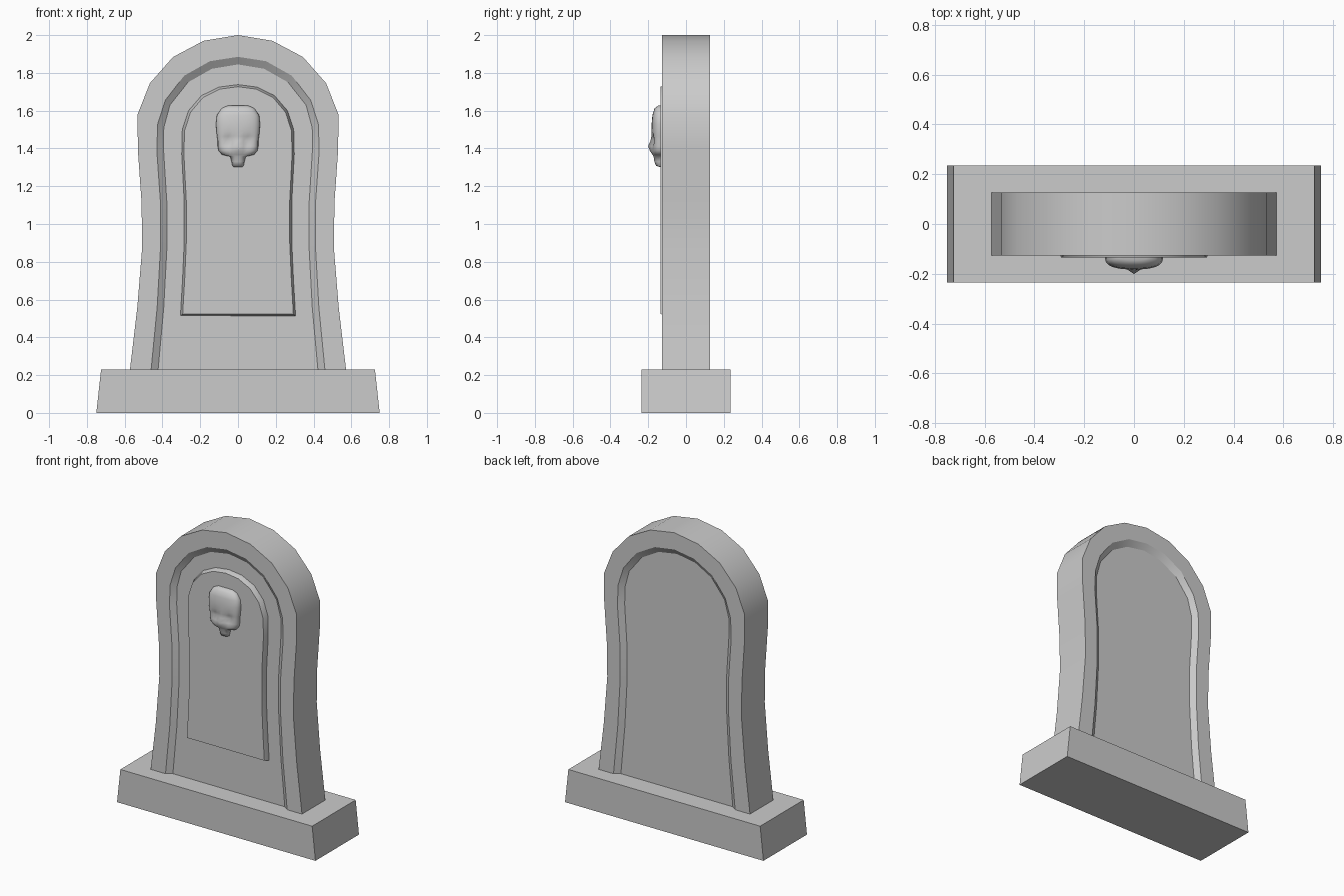
import bpy, math

if "Cube" in bpy.data.objects:
    bpy.data.objects.remove(bpy.data.objects["Cube"])

FLOOR_Z = 0.23


def make(name, verts, faces, angle=None):
    mesh = bpy.data.meshes.new(name)
    mesh.from_pydata(verts, [], faces)
    obj = bpy.data.objects.new(name, mesh)
    bpy.context.collection.objects.link(obj)
    bpy.ops.object.select_all(action='DESELECT')
    obj.select_set(True)
    bpy.context.view_layer.objects.active = obj
    bpy.ops.object.mode_set(mode='EDIT')
    bpy.ops.mesh.select_all(action='SELECT')
    bpy.ops.mesh.normals_make_consistent(inside=False)
    bpy.ops.object.mode_set(mode='OBJECT')
    if angle:
        bpy.ops.object.shade_smooth_by_angle(angle=math.radians(angle))
    return obj


def mirrored(half):
    """Right half from bottom to top centre -> full arch."""
    return half + [(-x, z) for x, z in reversed(half[:-1])]


def loft(rows):
    """rows: list of (outline, y). Strips between rows, capped at both ends."""
    n = len(rows[0][0])
    verts = [(x, y, z) for pts, y in rows for x, z in pts]
    faces = []
    for r in range(len(rows) - 1):
        for i in range(n - 1):
            a = r * n + i
            faces.append((a, a + 1, a + n + 1, a + n))
    last = (len(rows) - 1) * n
    faces.append(tuple(range(n)))
    faces.append(tuple(range(last, last + n)))
    # underside
    faces.append(tuple(r * n for r in range(len(rows)))
                 + tuple(r * n + n - 1 for r in reversed(range(len(rows)))))
    return verts, faces


# plinth, slightly tapered in width
verts = [(sx * w, sy * 0.235, z) for z, w in ((0, 0.75), (FLOOR_Z, 0.725))
         for sx, sy in ((-1, -1), (1, -1), (1, 1), (-1, 1))]
make("plinth", verts, [(0, 1, 2, 3), (4, 5, 6, 7), (0, 1, 5, 4),
                       (1, 2, 6, 5), (2, 3, 7, 6), (3, 0, 4, 7)])

# slab with a bevelled recess on front and back
outer = mirrored([(0.572, FLOOR_Z), (0.533, 0.56), (0.507, 0.88), (0.511, 1.12), (0.53, 1.39),
                  (0.532, 1.58), (0.466, 1.746), (0.344, 1.884), (0.182, 1.97), (0, 2.0)])
lip = mirrored([(0.46, FLOOR_Z), (0.428, 0.56), (0.41, 0.88), (0.411, 1.12), (0.43, 1.39),
                (0.425, 1.53), (0.385, 1.655), (0.285, 1.785), (0.148, 1.862), (0, 1.885)])
floor = mirrored([(0.423, FLOOR_Z), (0.393, 0.56), (0.376, 0.88), (0.377, 1.12), (0.394, 1.39),
                  (0.393, 1.51), (0.36, 1.63), (0.265, 1.75), (0.138, 1.822), (0, 1.845)])
make("slab", *loft([(floor, -0.099), (lip, -0.126), (outer, -0.126),
                    (outer, 0.126), (lip, 0.126), (floor, 0.099)]), angle=30)

# raised inscription panel
panel = mirrored([(0.305, 0.513), (0.294, 0.7), (0.285, 0.9), (0.285, 1.12), (0.298, 1.37),
                  (0.295, 1.5), (0.262, 1.6), (0.193, 1.68), (0.1, 1.725), (0, 1.738)])
face = [(x * 0.96, 1.12 + (z - 1.12) * 0.982) for x, z in panel]
make("inscription_panel", *loft([(panel, -0.09), (panel, -0.099), (face, -0.134)]), angle=30)

# skull relief: stacked half sections (height, half width, depth)
profile = [(1.627, 0.055, 0.022), (1.612, 0.088, 0.042), (1.575, 0.113, 0.053),
           (1.53, 0.117, 0.057), (1.49, 0.115, 0.058), (1.465, 0.112, 0.058),
           (1.44, 0.108, 0.058), (1.412, 0.108, 0.058), (1.387, 0.103, 0.056),
           (1.367, 0.085, 0.05), (1.357, 0.042, 0.046), (1.33, 0.034, 0.042),
           (1.308, 0.03, 0.034), (1.302, 0.024, 0.015)]
SEG = 16


def bump(x, z, cx, cz, sx, sz):
    return math.exp(-((x - cx) / sx) ** 2 - ((z - cz) / sz) ** 2)


verts = []
for z, w, d in profile:
    for i in range(SEG + 1):
        t = math.pi * i / SEG
        c, s = math.cos(t), max(math.sin(t), 0)
        x = math.copysign(w * abs(c) ** 0.8, c)
        h = d * s ** 0.6
        h += s * (0.018 * bump(x, z, 0, 1.41, 0.022, 0.03)       # nose
                  - 0.02 * bump(abs(x), z, 0.05, 1.44, 0.03, 0.026))  # eye sockets
        verts.append((x, -0.125 - h, z))
n = SEG + 1
faces = [(r * n + i, r * n + i + 1, (r + 1) * n + i + 1, (r + 1) * n + i)
         for r in range(len(profile) - 1) for i in range(SEG)]
faces += [tuple(range(n)), tuple(range((len(profile) - 1) * n, len(profile) * n))]
faces.append(tuple(r * n for r in range(len(profile)))
             + tuple(r * n + n - 1 for r in reversed(range(len(profile)))))
make("skull_relief", verts, faces, angle=60)
